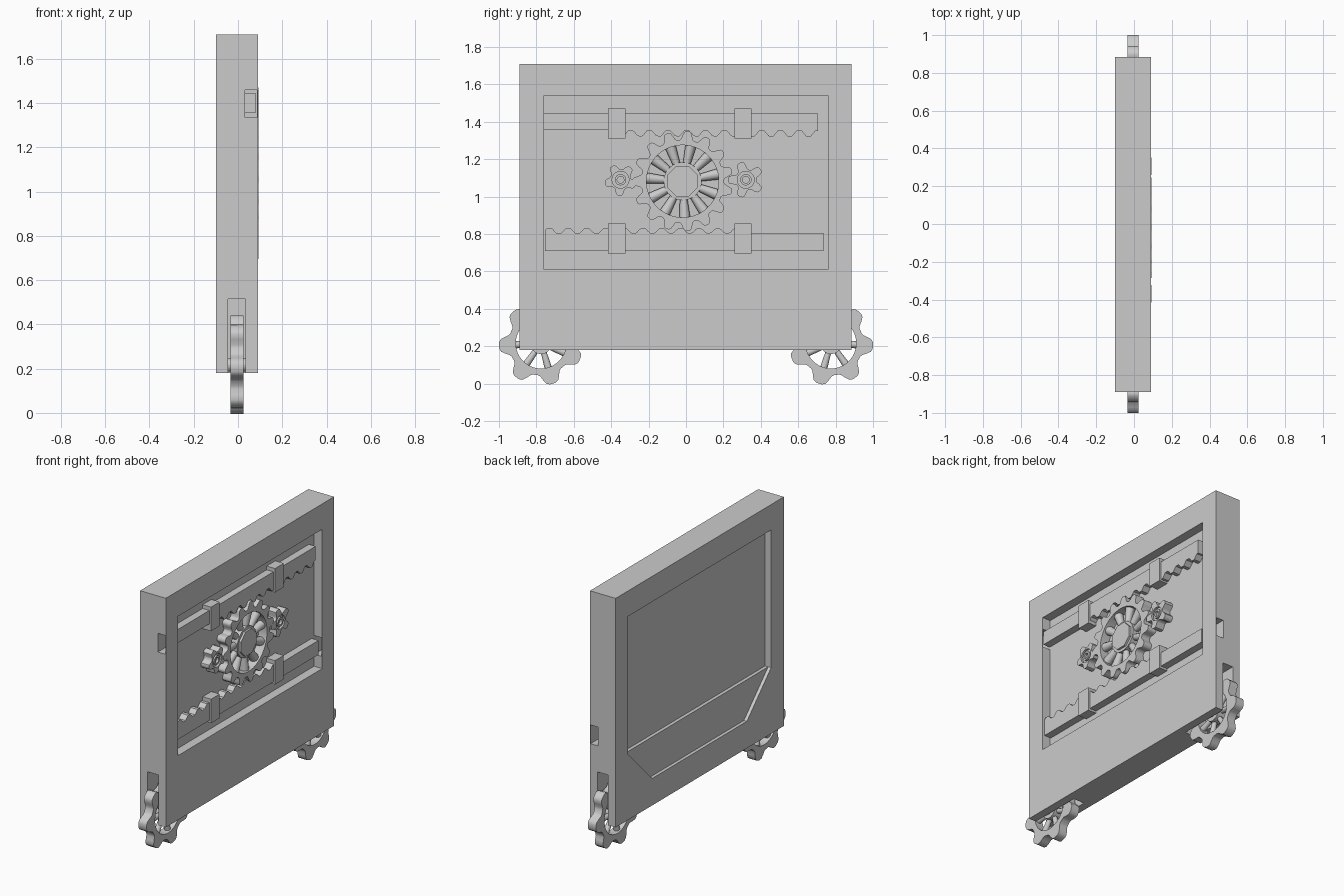
import bpy, bmesh, math
from mathutils import Matrix, Vector

if "Cube" in bpy.data.objects:
    bpy.data.objects.remove(bpy.data.objects["Cube"])

grey = bpy.data.materials.new("plain_grey")
grey.diffuse_color = (0.6, 0.6, 0.6, 1)
grey.use_nodes = True
grey.node_tree.nodes["Principled BSDF"].inputs["Base Color"].default_value = grey.diffuse_color


def finish(name, bm, smooth=False):
    bmesh.ops.recalc_face_normals(bm, faces=bm.faces)
    me = bpy.data.meshes.new(name)
    bm.to_mesh(me)
    bm.free()
    me.materials.append(grey)
    ob = bpy.data.objects.new(name, me)
    bpy.context.collection.objects.link(ob)
    if smooth:
        bpy.ops.object.select_all(action='DESELECT')
        ob.select_set(True)
        bpy.context.view_layer.objects.active = ob
        bpy.ops.object.shade_smooth_by_angle(angle=math.radians(35))
    return ob


def prism(name, pts, x0, x1):
    """Extrude a (y, z) outline along x."""
    bm = bmesh.new()
    a = [bm.verts.new((x0, y, z)) for y, z in pts]
    b = [bm.verts.new((x1, y, z)) for y, z in pts]
    bm.faces.new(a)
    bm.faces.new(b)
    for i in range(len(a)):
        j = (i + 1) % len(a)
        bm.faces.new((a[i], a[j], b[j], b[i]))
    return finish(name, bm)


def rect(y0, y1, z0, z1):
    return [(y0, z0), (y1, z0), (y1, z1), (y0, z1)]


def ngon(c, r, n, turn=0):
    return [(c[0] + r * math.cos(math.tau * i / n + turn),
             c[1] + r * math.sin(math.tau * i / n + turn)) for i in range(n)]


def gear_ring(name, c, teeth, root, tip, hole, x0, x1, phase):
    """Toothed ring with a round hole; phase is the angle of one tooth."""
    bm = bmesh.new()
    n = teeth * 12
    loops = []
    for x, outer in ((x0, True), (x1, True), (x1, False), (x0, False)):
        loop = []
        for i in range(n):
            t = math.tau * i / n
            wave = max(-1, min(1, 1.5 * math.cos(teeth * t)))
            r = (root + tip) / 2 + wave * (tip - root) / 2 if outer else hole
            loop.append(bm.verts.new((x, c[0] + r * math.cos(t + phase),
                                      c[1] + r * math.sin(t + phase))))
        loops.append(loop)
    for k in range(4):
        p, q = loops[k], loops[(k + 1) % 4]
        for i in range(n):
            j = (i + 1) % n
            bm.faces.new((p[i], p[j], q[j], q[i]))
    return finish(name, bm, True)


def spokes(name, c, x, count, r0, r1, w0, w1, phase):
    """Tapered round spokes around the x axis."""
    bm = bmesh.new()
    for i in range(count):
        t = math.tau * i / count + phase
        d = Vector((0, math.cos(t), math.sin(t)))
        m = (Matrix.Translation(Vector((x, c[0], c[1])) + d * (r0 + r1) / 2)
             @ d.to_track_quat('Z', 'Y').to_matrix().to_4x4())
        bmesh.ops.create_cone(bm, cap_ends=True, segments=12, radius1=w0,
                              radius2=w1, depth=r1 - r0, matrix=m)
    return finish(name, bm, True)


# Case with recesses, rack slots and wheel wells
FLOOR = 0.03
case = prism("case", rect(-0.89, 0.885, 0.18, 1.71), -0.1, 0.09)
cuts = [
    ("front_recess", rect(-0.76, 0.76, 0.61, 1.54), FLOOR, 0.2),
    ("back_recess", rect(-0.755, 0.755, 0.62, 1.54), -0.2, -0.055),
    ("back_lower_recess", [(-0.755, 0.62), (-0.5, 0.36), (0.5, 0.36),
                           (0.755, 0.62), (0.755, 0.7), (-0.755, 0.7)], -0.2, -0.078),
    ("upper_rack_slot", rect(-1, -0.7, 1.335, 1.46), FLOOR + 0.001, 0.086),
    ("lower_rack_slot", rect(0.7, 1, 0.69, 0.815), FLOOR + 0.001, 0.086),
    ("front_wheel_well", rect(-1.1, -0.53, 0.0, 0.515), -0.045, 0.035),
    ("back_wheel_well", rect(0.53, 1.1, 0.0, 0.515), -0.045, 0.035),
]
for name, pts, x0, x1 in cuts:
    cutter = prism(name + "_cutter", pts, x0, x1)
    cutter.hide_render = True
    cutter.display_type = 'WIRE'
    mod = case.modifiers.new(name, 'BOOLEAN')
    mod.operation = 'DIFFERENCE'
    mod.solver = 'EXACT'
    mod.object = cutter
# Apply the cuts and drop the helpers
bpy.context.view_layer.update()
cut_mesh = bpy.data.meshes.new_from_object(
    case.evaluated_get(bpy.context.evaluated_depsgraph_get()))
helpers = [m.object for m in case.modifiers]
case.modifiers.clear()
case.data = cut_mesh
for h in helpers:
    bpy.data.objects.remove(h)


# Toothed racks
def wavy(y0, y1, base, height, peak, pitch=0.1, steps=8):
    n = round((y1 - y0) / pitch * steps)
    out = []
    for i in range(n + 1):
        y = y0 + (y1 - y0) * i / n
        w = max(-1, min(1, 1.4 * math.cos(math.tau * (y - peak) / pitch)))
        out.append((y, base + height * (w + 1) / 2))
    return out


prism("upper_rack", [(0.705, 1.445), (-0.765, 1.445), (-0.765, 1.355), (-0.37, 1.355)]
      + wavy(-0.36, 0.705, 1.352, -0.03, 0.055), FLOOR, 0.08)
prism("lower_rack", [(-0.755, 0.71), (0.735, 0.71), (0.735, 0.805), (0.31, 0.805)]
      + wavy(-0.755, 0.3, 0.805, 0.026, -0.73)[::-1], FLOOR, 0.08)

# Rack brackets
for side, y in (("front", -0.37), ("back", 0.305)):
    for level, z in (("upper", 1.39), ("lower", 0.775)):
        prism(f"{level}_{side}_bracket", rect(y - 0.046, y + 0.046, z - 0.08, z + 0.08),
              FLOOR - 0.005, 0.092)

# Main gear
C = (-0.018, 1.082)
gear_ring("main_gear_rim", C, 15, 0.222, 0.268, 0.193, FLOOR - 0.002, 0.092, math.radians(84))
spokes("main_gear_spokes", C, 0.052, 11, 0.085, 0.2, 0.019, 0.03, 0.2)
prism("main_gear_hub", ngon(C, 0.102, 24), FLOOR - 0.002, 0.078)
prism("main_gear_cap", ngon(C, 0.088, 8, math.pi / 8), 0.07, 0.092)

# Small pinions
for side, c, r, phase in (("front", (-0.35, 1.09), 0.085, 50), ("back", (0.32, 1.09), 0.096, 36)):
    gear_ring(f"{side}_pinion", c, 5, 0.056, r, 0.045, FLOOR - 0.002, 0.09, math.radians(phase))
    prism(f"{side}_pinion_web", ngon(c, 0.047, 20), FLOOR - 0.002, 0.075)
    gear_ring(f"{side}_pinion_collar", c, 4, 0.03, 0.03, 0.018, 0.07, 0.09, 0)

# Cog wheels at both lower corners
for side, s in (("front", -1), ("back", 1)):
    c = (s * 0.775, 0.216)
    phase = math.radians(183.4 if s < 0 else -3.4)
    gear_ring(f"{side}_wheel_rim", c, 7, 0.172, 0.225, 0.135, -0.035, 0.025, phase)
    spokes(f"{side}_wheel_spokes", c, -0.005, 7, 0.045, 0.142, 0.015, 0.02, phase)
    prism(f"{side}_wheel_hub", ngon(c, 0.058, 20), -0.035, 0.025)
    prism(f"{side}_wheel_axle", ngon(c, 0.03, 16), -0.06, 0.05)
